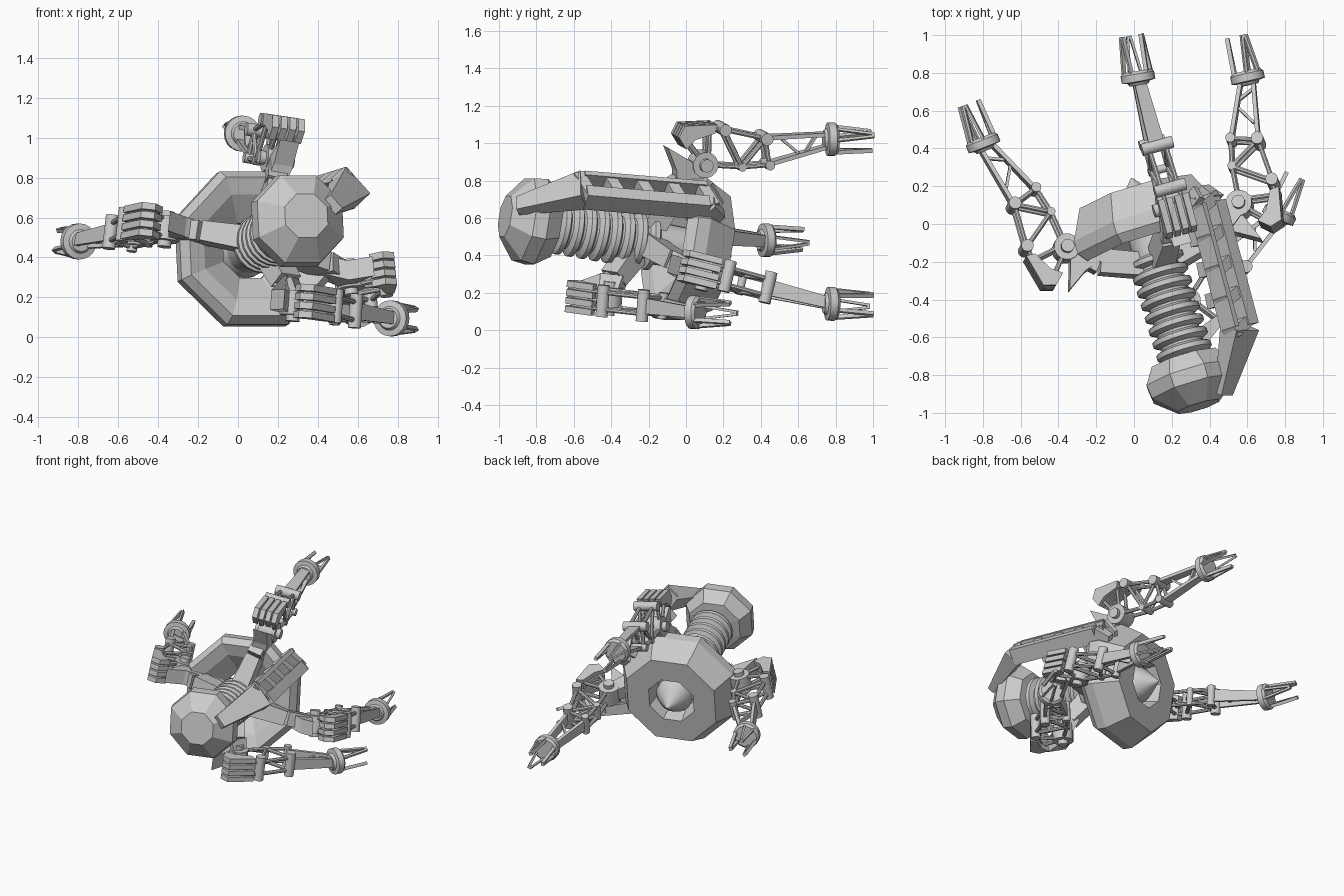
import bpy, bmesh, math
from mathutils import Vector as V

if "Cube" in bpy.data.objects:
    bpy.data.objects.remove(bpy.data.objects["Cube"])

AX = V((-0.287, 0.944, -0.164)).normalized()   # head-to-ring axis
RING = V((0.05, 0.035, 0.43))
HEAD = V((0.30, -0.83, 0.585))
UP = V((0, 0, 1))


def frame(axis, hint=UP):
    a = axis.normalized()
    e1 = (hint - a * hint.dot(a)).normalized()
    return a, e1, a.cross(e1)


def lathe(bm, origin, axis, profile, n, phase=0.0, closed=False, hint=UP):
    a, e1, e2 = frame(axis, hint)
    rows = []
    for r, t in profile:
        rows.append([bm.verts.new(origin + a * t + (e1 * math.cos(q) + e2 * math.sin(q)) * r)
                     for q in (2 * math.pi * (i + phase) / n for i in range(n))])
    pairs = list(zip(rows, rows[1:])) + ([(rows[-1], rows[0])] if closed else [])
    for lo, hi in pairs:
        for i in range(n):
            j = (i + 1) % n
            bm.faces.new((lo[i], lo[j], hi[j], hi[i]))
    if not closed:
        bm.faces.new(rows[0][::-1])
        bm.faces.new(rows[-1])


def cyl(bm, p, q, r, n=8):
    ax = q - p
    hint = UP if abs(ax.normalized().z) < 0.9 else V((1, 0, 0))
    lathe(bm, p, ax, [(r, 0), (r, ax.length)], n, 0.5, hint=hint)


def prism(bm, pts, depth):
    lo = [bm.verts.new(p - depth / 2) for p in pts]
    hi = [bm.verts.new(p + depth / 2) for p in pts]
    bm.faces.new(lo[::-1])
    bm.faces.new(hi)
    for i in range(len(pts)):
        j = (i + 1) % len(pts)
        bm.faces.new((lo[i], lo[j], hi[j], hi[i]))


def bar(bm, p, q, wide_dir, wide, thick, wide2=None, thick2=None):
    """Tapered box bar from p to q."""
    _, w, s = frame(q - p, wide_dir)
    rows = []
    for c, a, b in ((p, wide, thick), (q, wide2 or wide, thick2 or thick)):
        rows.append([bm.verts.new(c + w * i * a / 2 + s * j * b / 2)
                     for i, j in ((-1, -1), (1, -1), (1, 1), (-1, 1))])
    lo, hi = rows
    bm.faces.new(lo[::-1])
    bm.faces.new(hi)
    for i in range(4):
        j = (i + 1) % 4
        bm.faces.new((lo[i], lo[j], hi[j], hi[i]))


def finish(bm, name, smooth=False):
    bmesh.ops.recalc_face_normals(bm, faces=bm.faces)
    me = bpy.data.meshes.new(name)
    bm.to_mesh(me)
    bm.free()
    ob = bpy.data.objects.new(name, me)
    bpy.context.collection.objects.link(ob)
    if smooth:
        bpy.ops.object.select_all(action='DESELECT')
        ob.select_set(True)
        bpy.context.view_layer.objects.active = ob
        bpy.ops.object.shade_smooth_by_angle(angle=math.radians(35))


# faceted head
bm = bmesh.new()
lathe(bm, HEAD, AX, [(0.12, -0.145), (0.24, -0.045), (0.25, 0.03), (0.19, 0.12), (0.1, 0.13)], 8, 0.5)
finish(bm, "head")

# octagonal ring body, dished at the front, open at the back
bm = bmesh.new()
lathe(bm, RING, AX, [(0.38, -0.16), (0.42, -0.11), (0.42, -0.04), (0.335, 0.125), (0.17, 0.125),
                     (0.15, 0.0), (0.15, -0.03), (0.29, -0.13)], 8, 0.5, closed=True)
finish(bm, "ring_body")

# ribbed bellows neck
bm = bmesh.new()
prof = []
for i in range(8):
    t = -0.78 + i * 0.072
    prof += [(0.115, t), (0.15, t + 0.018), (0.15, t + 0.044), (0.115, t + 0.06)]
prof += [(0.11, 0.0)]
lathe(bm, RING, AX, prof, 20)
finish(bm, "bellows_neck", True)

# tail cone seated in the ring
bm = bmesh.new()
lathe(bm, RING, AX, [(0.1, -0.02), (0.125, 0.03), (0.125, 0.07), (0.09, 0.12), (0.004, 0.22)], 20)
finish(bm, "tail_cone", True)

# frame from head to ring: wide lower rail, thin upper rail, slats between
A, B, C = V((0.475, -0.90, 0.665)), V((0.56, -0.545, 0.75)), V((0.385, 0.11, 0.695))
TAN = V((0.68, 0.1, -0.72)).normalized()
inward = V((-0.72, -0.2, -0.66)).normalized()
bm = bmesh.new()
for s, w in ((-0.075, 0.03), (0.055, 0.075)):
    o = TAN * s
    bar(bm, B + o, C + o, TAN, w, 0.11)
    bar(bm, C + o, C + V((-0.04, 0.08, -0.06)) + o * 0.6, TAN, w, 0.11, w * 0.8, 0.04)
bar(bm, A, B, TAN, 0.09, 0.05, 0.18, 0.12)
for k in range(5):
    c = B.lerp(C, k / 4)
    bar(bm, c - TAN * 0.085 - AX * 0.03, c + TAN * 0.06 + AX * 0.03, C - B, 0.06, 0.09)
    if k:                                           # inner ribs
        bar(bm, c - TAN * 0.06, c + inward * 0.12 - TAN * 0.05, AX, 0.08, 0.04)
finish(bm, "ladder_frame")

HUB = RING - AX * 0.28


def arm(name, S, W, out, hand):
    S, W, hand = V(S), V(W), V(hand).normalized()
    u, v, n = frame(W - S, V(out))
    L = (W - S).length

    def P(a, b, c=0.0):
        return S + u * a + v * b + n * c

    # bracket from neck hub to shoulder, with its pointed wing
    bm = bmesh.new()
    knee = HUB.lerp(S, 0.66) - AX * 0.04
    bar(bm, HUB, knee, n, 0.13, 0.12, 0.10, 0.13)
    bar(bm, knee, S, n, 0.10, 0.13, 0.09, 0.09)
    prism(bm, [P(0.02, 0), P(-0.07, 0.03), P(-0.19, 0.13), P(-0.16, 0.0), knee, P(-0.02, -0.06)], n * 0.10)
    finish(bm, name + "_bracket")

    # knuckle of four stacked plates
    bm = bmesh.new()
    shape = [(0.09, 0.21), (-0.09, 0.235), (-0.13, 0.18), (-0.1, 0.11), (-0.04, 0.15), (0.07, 0.165)]
    for k in range(4):
        off = (k - 1.5) * 0.045
        prism(bm, [P(a, b, off) for a, b in shape], n * 0.034)
    bar(bm, P(-0.09, 0.175), P(0.05, 0.185), n, 0.15, 0.03)
    finish(bm, name + "_knuckle")

    # pivots
    J0, J1, J2, M, K = (0.13, 0.17), (0.35, 0.08), (0.35, -0.065), (0.2, -0.05), (-0.08, 0.15)
    bm = bmesh.new()
    for p, r, h in (((0, 0), 0.07, 0.06), ((0, 0), 0.035, 0.09), (J0, 0.033, 0.085),
                    (J1, 0.033, 0.085), (J2, 0.026, 0.07), (M, 0.022, 0.06)):
        cyl(bm, P(*p, -h), P(*p, h), r, 16)
    # linkage rods
    links = [((0, 0), K), ((0.02, 0.0), (0.05, 0.17)), ((0.04, 0.19), J0), (J0, J1), (J0, M),
             ((0, 0), M), (M, J2), (M, J1), (J1, J2)]
    for p, q in links:
        for s in (-0.045, 0.045):
            cyl(bm, P(*p, s), P(*q, s), 0.013)
    finish(bm, name + "_linkage", True)

    # flat forearm bars
    bm = bmesh.new()
    for p, e in ((J1, 0.03), (J2, -0.03)):
        bar(bm, P(*p), P(L, e), n, 0.085, 0.022, 0.06, 0.022)
    for a, s in ((0.45, 1), (0.56, -1)):
        bar(bm, P(a, 0.05 * s), P(a + 0.08, -0.04 * s), n, 0.03, 0.015)
    finish(bm, name + "_forearm")

    # wrist disc
    bm = bmesh.new()
    lathe(bm, W, hand, [(0.05, -0.045), (0.06, -0.03), (0.09, -0.025), (0.09, 0.015), (0.075, 0.03)], 20)
    finish(bm, name + "_wrist", True)

    # three V-shaped fingers
    bm = bmesh.new()
    h, e1, e2 = frame(hand, v)
    for k in range(3):
        q = 2 * math.pi * k / 3 + math.pi / 3
        r, t = e1 * math.cos(q) + e2 * math.sin(q), e2 * math.cos(q) - e1 * math.sin(q)
        tip = W + h * 0.22 + r * 0.06
        for s in (-1, 1):
            bar(bm, W + h * 0.02 + r * 0.065 + t * s * 0.032, tip + t * s * 0.006, r, 0.022, 0.014)
    finish(bm, name + "_fingers")


arm("top_arm", (0.19, 0.09, 0.89), (0.02, 0.78, 1.02), (0.15, 0, 1), (-0.17, 0.97, 0.0))
arm("left_arm", (-0.36, -0.13, 0.54), (-0.80, 0.43, 0.48), (-1, -0.7, 0.25), (-0.36, 0.93, 0.0))
arm("right_arm", (0.56, 0.10, 0.30), (0.60, 0.78, 0.14), (1, 0, 0.1), (-0.22, 0.97, -0.03))
arm("lower_arm", (0.28, -0.41, 0.17), (0.77, 0.05, 0.095), (0.7, -0.7, 0.0), (0.42, 0.9, -0.02))
